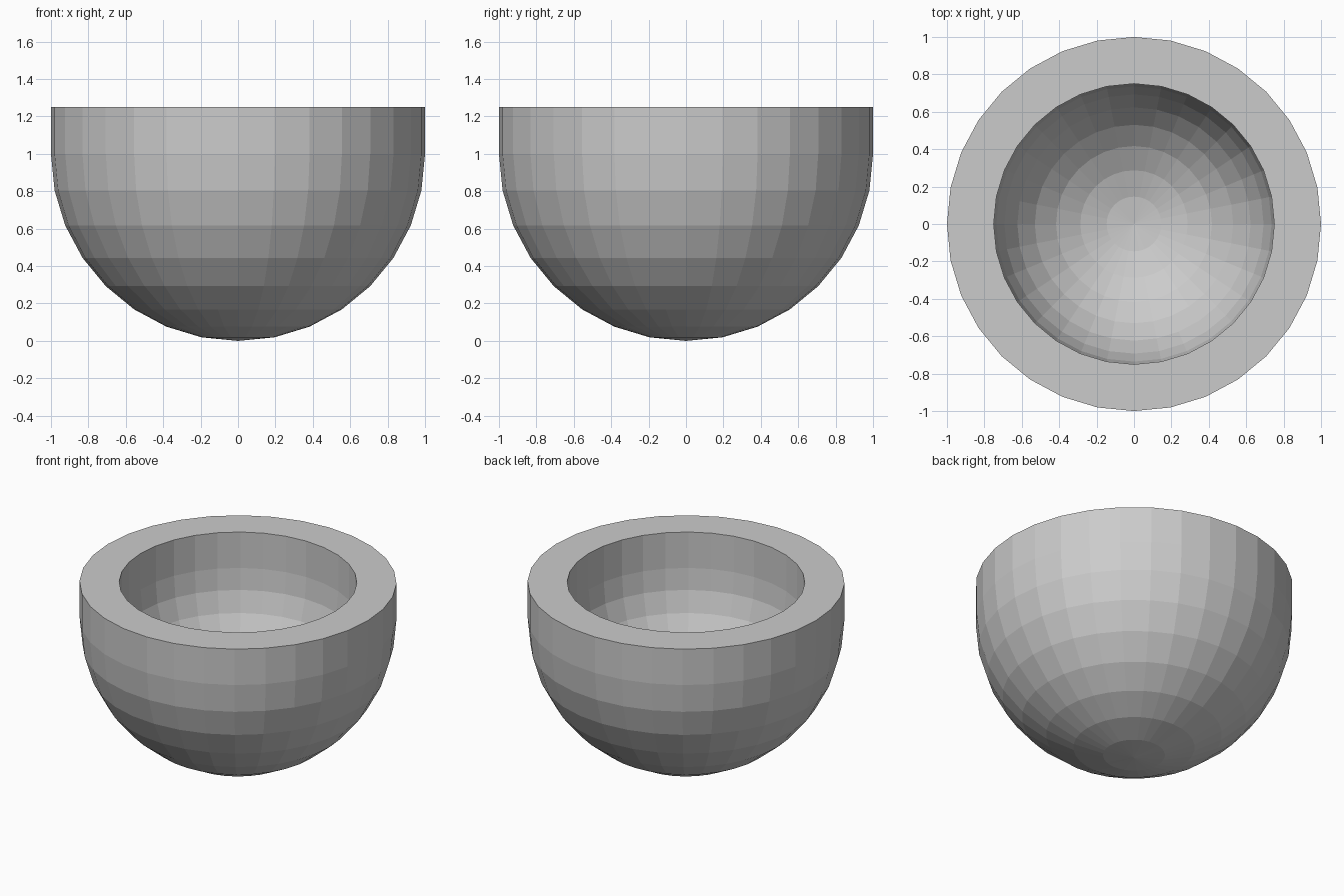
import bpy, bmesh
from math import sin, cos, pi

if "Cube" in bpy.data.objects:
    bpy.data.objects.remove(bpy.data.objects["Cube"])

SIDES = 32      # segments around the bowl
RINGS = 8       # rings from pole to equator
CENTRE_Z = 1.0
RIM_Z = 1.25


def half_profile(radius):
    """Quarter circle from the bottom pole to the equator, then straight up to the rim."""
    pts = []
    for i in range(RINGS + 1):
        a = (pi / 2) * i / RINGS
        pts.append((radius * sin(a), 0, CENTRE_Z - radius * cos(a)))
    pts.append((radius, 0, RIM_Z))
    return pts


# Bowl: outer and inner profiles joined over the flat rim, spun about z
profile = half_profile(1.0) + half_profile(0.75)[::-1]
bm = bmesh.new()
verts = [bm.verts.new(p) for p in profile]
edges = [bm.edges.new(pair) for pair in zip(verts, verts[1:])]
bmesh.ops.spin(bm, geom=verts + edges, cent=(0, 0, 0), axis=(0, 0, 1),
               angle=2 * pi, steps=SIDES, use_duplicate=False)
bmesh.ops.remove_doubles(bm, verts=bm.verts[:], dist=0.0001)
bmesh.ops.recalc_face_normals(bm, faces=bm.faces[:])

mesh = bpy.data.meshes.new("bowl")
bm.to_mesh(mesh)
bm.free()
bowl = bpy.data.objects.new("bowl", mesh)
bpy.context.collection.objects.link(bowl)
